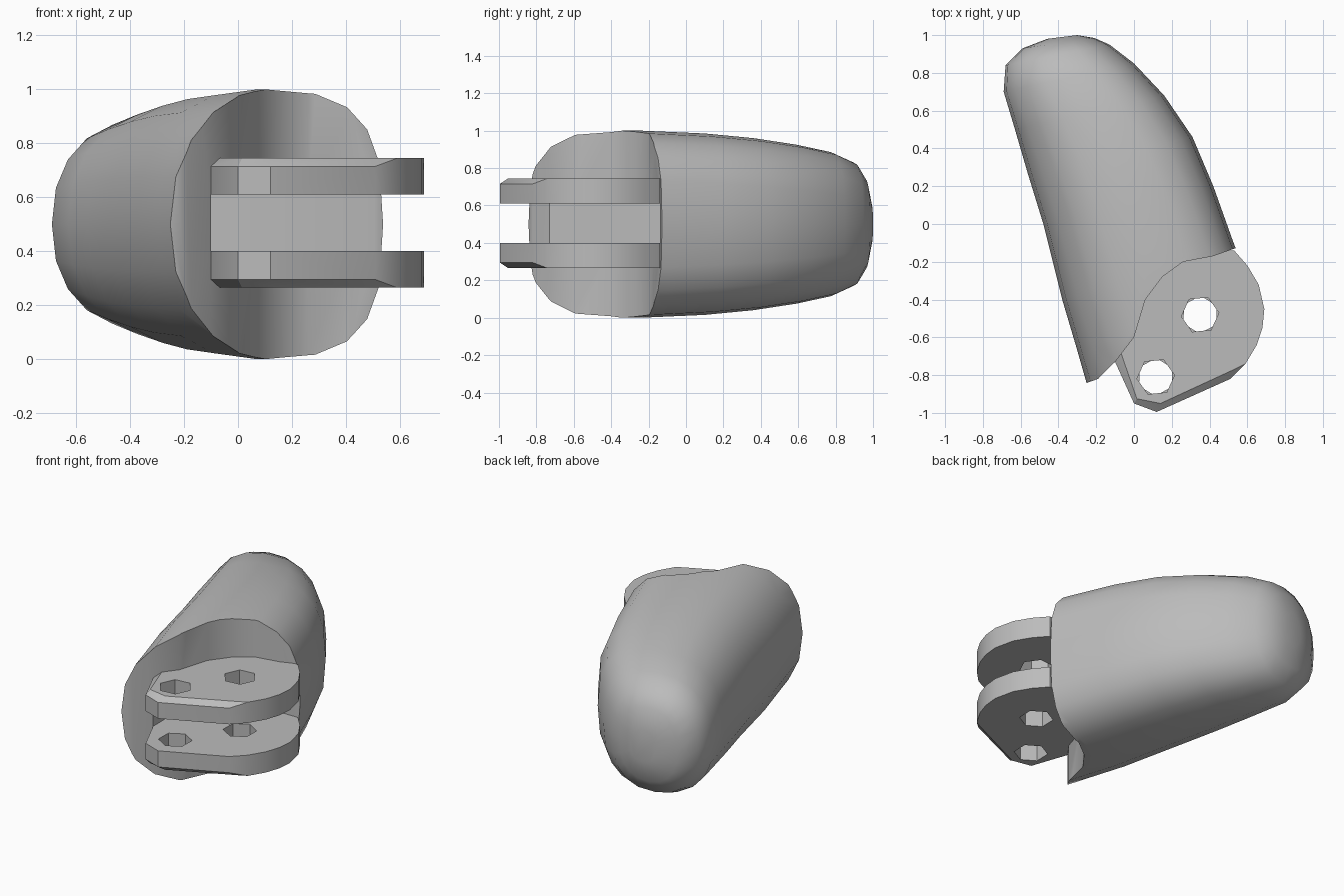
import bpy, bmesh, math

if "Cube" in bpy.data.objects:
    bpy.data.objects.remove(bpy.data.objects["Cube"])

grey = bpy.data.materials.new("plain grey")
grey.use_nodes = True
colour = (0.5, 0.5, 0.5, 1)
grey.diffuse_color = colour
grey.node_tree.nodes["Principled BSDF"].inputs["Base Color"].default_value = colour


def loft(name, rings):
    """Join rings of points with equal counts and close both ends."""
    bm = bmesh.new()
    loops = [[bm.verts.new(p) for p in ring] for ring in rings]
    n = len(loops[0])
    for a, b in zip(loops, loops[1:]):
        for i in range(n):
            j = (i + 1) % n
            bm.faces.new((a[i], a[j], b[j], b[i]))
    bm.faces.new(loops[0][::-1])
    bm.faces.new(loops[-1])
    bmesh.ops.remove_doubles(bm, verts=bm.verts, dist=0.0005)
    bmesh.ops.recalc_face_normals(bm, faces=bm.faces)
    mesh = bpy.data.meshes.new(name)
    bm.to_mesh(mesh)
    bm.free()
    mesh.materials.append(grey)
    ob = bpy.data.objects.new(name, mesh)
    bpy.context.collection.objects.link(ob)
    return ob


def prism(name, outline, z0, z1):
    return loft(name, [[(x, y, z) for x, y in outline] for z in (z0, z1)])


def cut(ob, cutter):
    mod = ob.modifiers.new("cut", "BOOLEAN")
    mod.operation = "DIFFERENCE"
    mod.solver = "EXACT"
    mod.object = cutter
    bpy.context.view_layer.objects.active = ob
    bpy.ops.object.modifier_apply(modifier=mod.name)
    bpy.data.objects.remove(cutter)


def smooth(ob, degrees):
    bpy.ops.object.select_all(action="DESELECT")
    ob.select_set(True)
    bpy.context.view_layer.objects.active = ob
    bpy.ops.object.shade_smooth_by_angle(angle=math.radians(degrees))


# Body sections: left point, right point, half height
sections = [
    ((-0.22, -0.95), (0.72, -0.60), 0.50),
    ((-0.30, -0.67), (0.61, -0.32), 0.50),
    ((-0.38, -0.40), (0.52, -0.08), 0.50),
    ((-0.48, 0.00), (0.42, 0.20), 0.485),
    ((-0.56, 0.26), (0.31, 0.46), 0.46),
    ((-0.63, 0.50), (0.16, 0.68), 0.425),
    ((-0.69, 0.70), (0.00, 0.85), 0.385),
    ((-0.68, 0.84), (-0.13, 0.95), 0.33),
    ((-0.59, 0.93), (-0.21, 0.985), 0.24),
    ((-0.46, 0.98), (-0.30, 1.00), 0.11),
]
SIDES = 20


def section(left, right, half, squareness):
    ring = []
    for k in range(SIDES):
        a = math.tau * k / SIDES
        c, s = math.cos(a), math.sin(a)
        p = 2 / (squareness if c > 0 else 2.25)
        u = 0.5 + 0.5 * math.copysign(abs(c) ** p, c)
        z = 0.5 + half * math.copysign(abs(s) ** p, s)
        ring.append((left[0] + u * (right[0] - left[0]),
                     left[1] + u * (right[1] - left[1]), z))
    return ring


body = loft("fingertip_body", [section(*s, 3.2 - 0.1 * i) for i, s in enumerate(sections)])

# Concave hinge face and the pocket between the lugs
hollow = [(-0.26, -0.845), (-0.19, -0.82), (-0.10, -0.73), (0.00, -0.60), (0.06, -0.40),
          (0.15, -0.28), (0.26, -0.20), (0.42, -0.17), (0.56, -0.12), (1, -0.12),
          (1, -1.3), (-0.5, -1.3), (-0.5, -0.86)]
cut(body, prism("hollow_cutter", hollow, -0.5, 1.5))
pocket = [(-0.1, -1.2), (1, -1.2), (1, -0.14), (-0.1, -0.14)]
cut(body, prism("pocket_cutter", pocket, 0.4, 0.61))
smooth(body, 42)

# Hinge lugs: outline points, and the offset of each on the chamfered outer face
lug_outline = [
    ((-0.10, -0.14), (0, 0)), ((-0.10, -0.73), (0.03, 0.05)), ((0.00, -0.95), (0.015, 0.025)),
    ((0.12, -0.995), (0.02, 0.045)), ((0.51, -0.82), (0.02, 0.05)), ((0.59, -0.74), (0, 0)),
    ((0.65, -0.64), (0, 0)), ((0.68, -0.55), (0, 0)), ((0.69, -0.45), (0, 0)),
    ((0.66, -0.32), (0, 0)), ((0.60, -0.22), (0, 0)), ((0.53, -0.14), (0, 0)),
]


def hinge_lug(name, inner, outer, twist):
    step = math.copysign(0.03, outer - inner)
    base = [(x, y, inner) for (x, y), _ in lug_outline]
    rim = [(x, y, outer - (step if any(d) else 0)) for (x, y), d in lug_outline]
    face = [(x + d[0], y + d[1], outer) for (x, y), d in lug_outline]
    lug = loft(name, [base, rim, face])
    # Six-sided pin holes
    for x, y in ((0.35, -0.48), (0.115, -0.81)):
        hole = [(x + 0.1 * math.cos(twist + math.tau * k / 6),
                 y + 0.1 * math.sin(twist + math.tau * k / 6)) for k in range(6)]
        cut(lug, prism("hole_cutter", hole, -0.5, 1.5))
    smooth(lug, 30)


hinge_lug("upper_hinge_lug", 0.61, 0.745, 0.1)
hinge_lug("lower_hinge_lug", 0.40, 0.265, 0.5)
